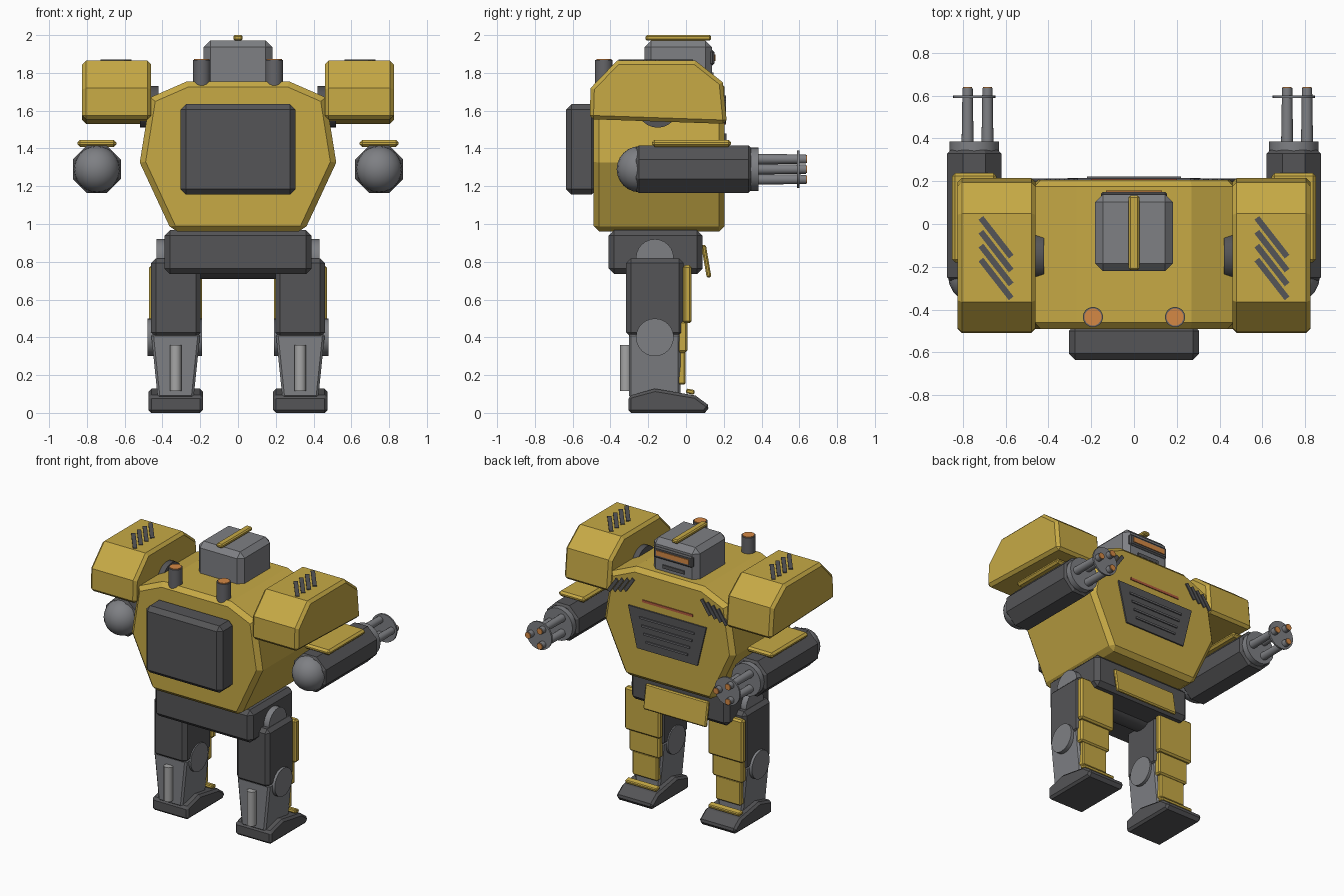
import bpy, bmesh, math
from mathutils import Matrix, Vector

if "Cube" in bpy.data.objects:
    bpy.data.objects.remove(bpy.data.objects["Cube"])


def mat(name, r, g, b):
    m = bpy.data.materials.new(name)
    m.diffuse_color = (r, g, b, 1)
    m.use_nodes = True
    m.node_tree.nodes["Principled BSDF"].inputs["Base Color"].default_value = m.diffuse_color
    return m


YELLOW = mat("yellow_armor", 0.57, 0.40, 0.06)
DARK = mat("dark_metal", 0.09, 0.09, 0.095)
GREY = mat("mid_grey_metal", 0.21, 0.215, 0.23)
GUN = mat("exhaust_grey", 0.13, 0.13, 0.14)
SILVER = mat("silver_piston", 0.38, 0.38, 0.38)
ORANGE = mat("orange_glow", 0.66, 0.25, 0.06)
RED = mat("red_strip", 0.45, 0.11, 0.05)


def finish(name, bm, material, bevel=0.0, limit=60, smooth=False):
    bmesh.ops.recalc_face_normals(bm, faces=bm.faces)
    me = bpy.data.meshes.new(name)
    bm.to_mesh(me)
    bm.free()
    me.materials.append(material)
    ob = bpy.data.objects.new(name, me)
    bpy.context.collection.objects.link(ob)
    if bevel:
        md = ob.modifiers.new("Bevel", 'BEVEL')
        md.width = bevel
        md.segments = 1
        md.limit_method = 'ANGLE'
        md.angle_limit = math.radians(limit)
    if smooth:
        bpy.ops.object.select_all(action='DESELECT')
        ob.select_set(True)
        bpy.context.view_layer.objects.active = ob
        bpy.ops.object.shade_smooth_by_angle(angle=math.radians(35))
    return ob


def box(name, x, y, z, material, bevel=0.0, rot=0.0, axis='X'):
    """Box from (min, max) ranges, optionally turned about its centre."""
    c = Vector([(a + b) / 2 for a, b in (x, y, z)])
    s = [abs(b - a) for a, b in (x, y, z)]
    bm = bmesh.new()
    bmesh.ops.create_cube(bm, size=1, matrix=Matrix.Translation(c)
                          @ Matrix.Rotation(rot, 4, axis) @ Matrix.Diagonal((*s, 1)))
    return finish(name, bm, material, bevel)


def prism(name, pts, axis, a, b, material, bevel=0.0):
    """Profile extruded along x (points are y,z) or along y (points are x,z)."""
    place = (lambda p, d: (d, p[0], p[1])) if axis == 'X' else (lambda p, d: (p[0], d, p[1]))
    bm = bmesh.new()
    lo = [bm.verts.new(place(p, a)) for p in pts]
    hi = [bm.verts.new(place(p, b)) for p in pts]
    bm.faces.new(lo)
    bm.faces.new(hi)
    n = len(pts)
    for i in range(n):
        j = (i + 1) % n
        bm.faces.new((lo[i], lo[j], hi[j], hi[i]))
    return finish(name, bm, material, bevel)


def cyl(name, p, axis, length, r, material, r2=None, n=24, bevel=0.0, turn=0.0, smooth=True):
    """Cylinder starting at p and running along the positive axis."""
    rot = {'X': Matrix.Rotation(math.pi / 2, 4, 'Y'),
           'Y': Matrix.Rotation(-math.pi / 2, 4, 'X'), 'Z': Matrix()}[axis]
    bm = bmesh.new()
    bmesh.ops.create_cone(bm, cap_ends=True, segments=n, radius1=r, radius2=r if r2 is None else r2,
                          depth=length, matrix=Matrix.Translation(p) @ rot
                          @ Matrix.Translation((0, 0, length / 2)) @ Matrix.Rotation(turn, 4, 'Z'))
    return finish(name, bm, material, bevel, smooth=smooth)


# Torso, backpack, pelvis
half = [(0.35, 0.96), (0.52, 1.325), (0.465, 1.67), (0.27, 1.755)]
prism("torso", half + [(-x, z) for x, z in reversed(half)], 'Y', -0.49, 0.205, YELLOW, 0.03)
box("backpack", (-0.305, 0.305), (-0.635, -0.47), (1.155, 1.635), DARK, 0.03)
box("pelvis", (-0.39, 0.39), (-0.41, 0.088), (0.735, 0.968), DARK, 0.03)
cyl("hip_axle", (-0.38, -0.165, 0.82), 'X', 0.76, 0.11, DARK)
box("pelvis_front_plate", (-0.25, 0.25), (0.095, 0.12), (0.715, 0.89), YELLOW, 0.008, 0.17)

# Chest grille and light strip
prism("chest_panel", [(-0.24, 1.19), (0.24, 1.19), (0.31, 1.48), (-0.31, 1.48)],
      'Y', 0.19, 0.215, DARK)
for i in range(4):
    w = 0.165 + 0.018 * i
    z = 1.245 + 0.055 * i
    box("chest_grille_bar", (-w, w), (0.21, 0.223), (z, z + 0.014), GUN)
box("chest_light_strip", (-0.2, 0.2), (0.2, 0.211), (1.528, 1.545), RED)

# Head
box("head", (-0.182, 0.182), (-0.22, 0.138), (1.66, 1.972), GREY, 0.036)
box("head_crest", (-0.025, 0.025), (-0.215, 0.133), (1.972, 2.0), YELLOW, 0.008)
box("visor_frame", (-0.155, 0.155), (0.12, 0.15), (1.84, 1.92), DARK, 0.01)
box("visor_glow", (-0.13, 0.13), (0.14, 0.156), (1.863, 1.898), ORANGE)
box("mouth_vent", (-0.085, 0.085), (0.13, 0.146), (1.778, 1.802), DARK)

for s in (-1, 1):
    side = "left_" if s < 0 else "right_"

    def sx(a, b):
        return tuple(sorted((s * a, s * b)))

    # Exhaust stacks
    cyl(side + "exhaust", (s * 0.192, -0.435, 1.69), 'Z', 0.178, 0.047, GUN)
    cyl(side + "exhaust_glow", (s * 0.192, -0.435, 1.868), 'Z', 0.005, 0.04, ORANGE)

    # Shoulder pod, joint and vents
    x0, x1 = sx(0.46, 0.825)
    prism(side + "shoulder", [(-0.51, 1.555), (-0.505, 1.72), (-0.365, 1.865), (0.05, 1.865),
                              (0.195, 1.75), (0.217, 1.53)], 'X', x0, x1, YELLOW, 0.02)
    cyl(side + "shoulder_joint", (sx(0.42, 0.52)[0], -0.15, 1.62), 'X', 0.1, 0.11, DARK)
    for i in range(4):
        x, y = s * 0.645, -0.062 - 0.065 * i
        box(side + "shoulder_vent", (x - 0.115, x + 0.115), (y - 0.014, y + 0.014),
            (1.862, 1.871), DARK, 0, math.radians(-52), 'Z')
        x = s * (0.305 + 0.043 * i)
        z = 1.625 - 0.012 * i
        box(side + "chest_vent", (x - 0.012, x + 0.012), (0.198, 0.213),
            (z - 0.06, z + 0.06), DARK, 0, -0.6 * s, 'Y')

    # Arm
    ax = s * 0.747
    cyl(side + "forearm", (ax, -0.265, 1.29), 'Y', 0.61, 0.137, DARK, n=8, bevel=0.015,
        turn=math.pi / 8, smooth=False)
    bm = bmesh.new()
    bmesh.ops.create_uvsphere(bm, u_segments=20, v_segments=12, radius=0.122,
                              matrix=Matrix.Translation((ax, -0.245, 1.29)))
    finish(side + "elbow_ball", bm, GREY, smooth=True)
    box(side + "forearm_plate", (ax - 0.103, ax + 0.103), (-0.18, 0.238), (1.408, 1.446), YELLOW, 0.014)

    # Rotary gun
    cyl(side + "gun_collar", (ax, 0.34, 1.29), 'Y', 0.045, 0.115, GREY)
    cyl(side + "gun_ring", (ax, 0.588, 1.29), 'Y', 0.012, 0.1, GREY)
    for k in range(3):
        a = k * math.tau / 3
        x, z = ax + 0.062 * math.cos(a), 1.29 + 0.062 * math.sin(a)
        cyl(side + "barrel", (x, 0.38, z), 'Y', 0.255, 0.028, GREY, r2=0.024, n=16)
        cyl(side + "muzzle_glow", (x, 0.634, z), 'Y', 0.007, 0.021, ORANGE, n=16)

    # Leg
    box(side + "thigh", sx(0.198, 0.46), (-0.317, -0.012), (0.4, 0.818), DARK, 0.025)
    cyl(side + "hip_disc", (sx(0.37, 0.432)[0], -0.165, 0.82), 'X', 0.062, 0.1, GREY)
    cyl(side + "knee_disc", (sx(0.19, 0.478)[0], -0.165, 0.4), 'X', 0.288, 0.1, GREY)
    prism(side + "shin", [(s * 0.235, 0.08), (s * 0.425, 0.08), (s * 0.46, 0.42), (s * 0.2, 0.42)],
          'Y', -0.302, -0.03, GREY, 0.012)
    cyl(side + "calf_piston", (s * 0.33, -0.318, 0.115), 'Z', 0.245, 0.031, SILVER, n=12)
    prism(side + "foot", [(-0.305, 0), (-0.305, 0.09), (-0.165, 0.128), (0.05, 0.092),
                          (0.128, 0.035), (0.1, 0)], 'X', *sx(0.186, 0.474), DARK, 0.015)

    # Leg armour plates
    box(side + "thigh_plate", sx(0.19, 0.47), (-0.017, 0.03), (0.475, 0.782), YELLOW, 0.012)
    box(side + "knee_plate", sx(0.21, 0.45), (-0.045, 0.007), (0.32, 0.485), YELLOW, 0.01)
    box(side + "shin_plate", sx(0.23, 0.43), (-0.045, -0.002), (0.15, 0.325), YELLOW, 0.008)
    box(side + "toe_plate", sx(0.205, 0.455), (0.0, 0.045), (0.1, 0.125), YELLOW, 0.006, -0.2)
